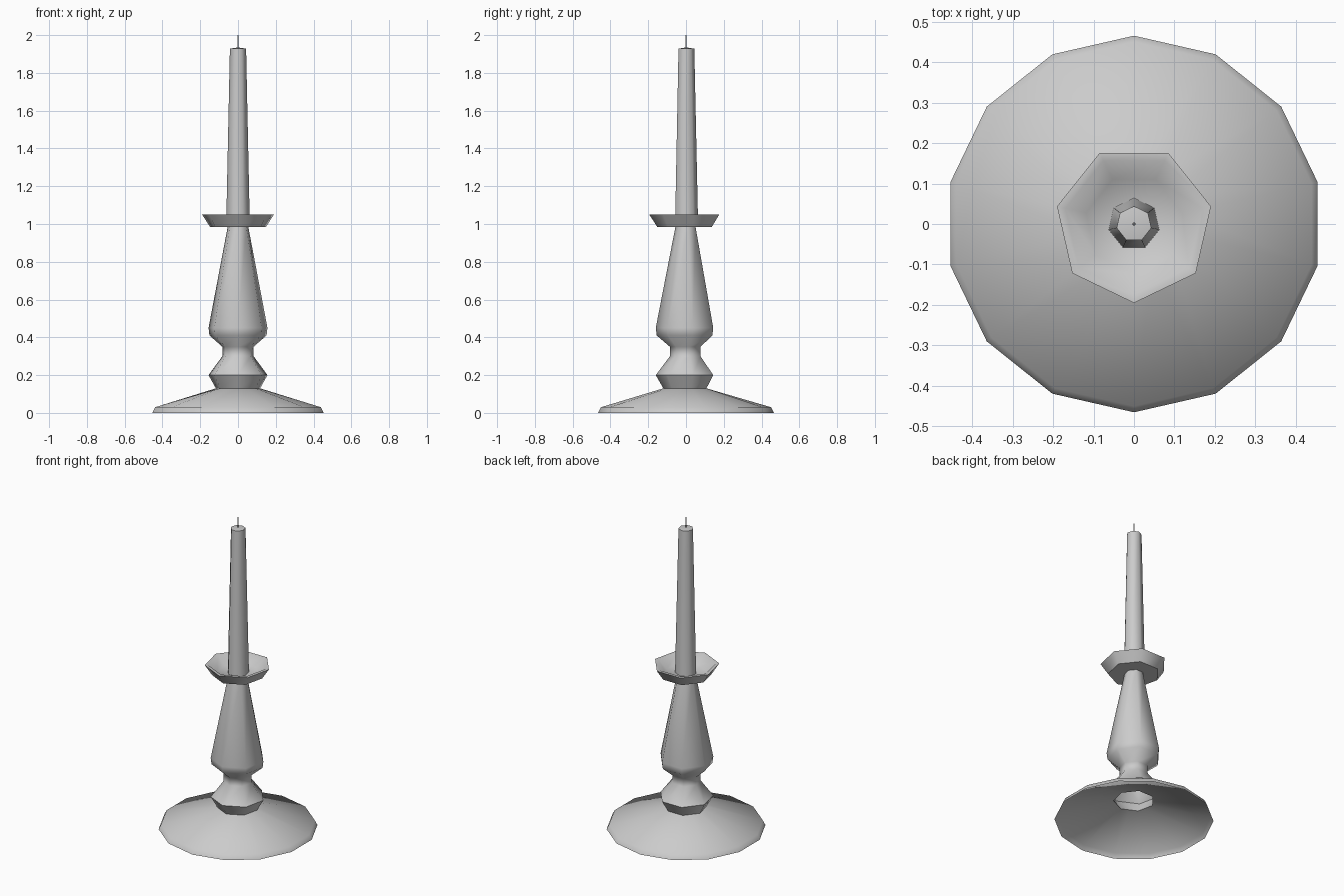
import bpy, bmesh
from math import pi, sin, cos, radians

if "Cube" in bpy.data.objects:
    bpy.data.objects.remove(bpy.data.objects["Cube"])


def lathe(name, profile, sides, start=-pi / 2, alternate_last=False):
    """Revolve (radius, z) points into a low-sided turned shape; radius 0 closes it."""
    bm = bmesh.new()
    rings = []
    for k, (r, z) in enumerate(profile):
        if r == 0:
            rings.append([bm.verts.new((0, 0, z))])
            continue
        ring = []
        for i in range(sides):
            a = start + 2 * pi * i / sides
            # Optionally seat odd corners on the edges of a half-count polygon
            f = cos(2 * pi / sides) if alternate_last and k == len(profile) - 1 and i % 2 else 1
            ring.append(bm.verts.new((r * f * cos(a), r * f * sin(a), z)))
        rings.append(ring)
    for lo, hi in zip(rings, rings[1:]):
        for i in range(sides):
            j = (i + 1) % sides
            if len(hi) == 1:
                bm.faces.new((lo[i], lo[j], hi[0]))
            elif len(lo) == 1:
                bm.faces.new((lo[0], hi[j], hi[i]))
            else:
                bm.faces.new((lo[i], lo[j], hi[j], hi[i]))
    mesh = bpy.data.meshes.new(name)
    bm.to_mesh(mesh)
    bm.free()
    obj = bpy.data.objects.new(name, mesh)
    bpy.context.collection.objects.link(obj)
    bpy.ops.object.select_all(action='DESELECT')
    obj.select_set(True)
    bpy.context.view_layer.objects.active = obj
    bpy.ops.object.shade_smooth_by_angle(angle=radians(55))
    return obj


# Wide hollow foot, 14 sides narrowing onto the 7-sided stem
lathe("base", [(0.465, 0), (0.45, 0.03), (0.12, 0.13)], 14, alternate_last=True)

# Turned stem: ball, neck and tapered baluster
lathe("stem", [(0.12, 0.13), (0.16, 0.20), (0.085, 0.30), (0.085, 0.35),
               (0.155, 0.41), (0.16, 0.45), (0.056, 0.985)], 7)

# Drip cup with a thick rim and flat floor
lathe("drip_cup", [(0.056, 0.985), (0.152, 0.985), (0.195, 1.05), (0.174, 1.05),
                   (0.122, 1.0), (0, 1.0)], 7)

# Tapered candle, turned half a step from the cup
lathe("candle", [(0.064, 1.0), (0.044, 1.928), (0, 1.935)], 7, start=pi / 2)

# Wick
lathe("wick", [(0.004, 1.92), (0.003, 2.0), (0, 2.0)], 4)
